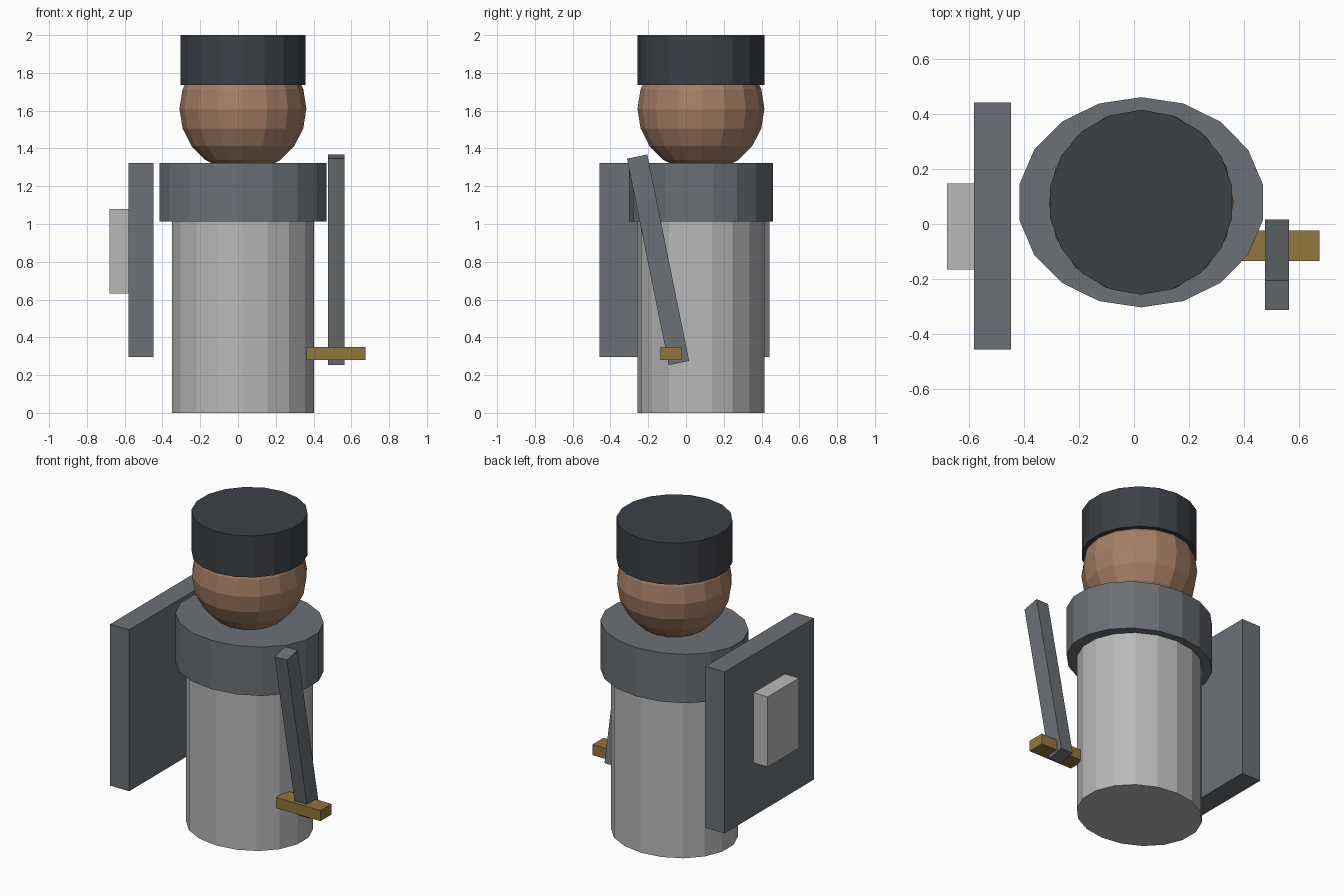
import bpy
from mathutils import Vector

if "Cube" in bpy.data.objects:
    bpy.data.objects.remove(bpy.data.objects["Cube"])

CX, CY = 0.026, 0.079  # axis of the figure


def material(name, rgb):
    m = bpy.data.materials.new(name)
    m.diffuse_color = (*rgb, 1)
    m.use_nodes = True
    m.node_tree.nodes["Principled BSDF"].inputs["Base Color"].default_value = m.diffuse_color
    return m


slate = material("slate", (0.15, 0.165, 0.18))
dark = material("dark", (0.045, 0.052, 0.06))
skin = material("skin", (0.38, 0.21, 0.13))
brass = material("brass", (0.29, 0.18, 0.045))
pale = material("pale", (0.48, 0.48, 0.48))


def finish(name, mat):
    ob = bpy.context.object
    ob.name = name
    ob.data.materials.append(mat)
    return ob


def drum(name, rx, ry, z0, z1, mat):
    """Upright 18-sided oval cylinder on the figure's axis."""
    bpy.ops.mesh.primitive_cylinder_add(vertices=18, radius=1, depth=1,
                                        location=(CX, CY, (z0 + z1) / 2))
    bpy.context.object.scale = (rx, ry, z1 - z0)
    return finish(name, mat)


def box(name, lo, hi, mat, tilt=0):
    """Box between two corners, optionally tilted about x."""
    lo, hi = Vector(lo), Vector(hi)
    bpy.ops.mesh.primitive_cube_add(size=1, location=(lo + hi) / 2,
                                    rotation=(tilt, 0, 0))
    bpy.context.object.scale = hi - lo
    return finish(name, mat)


# Body, shoulders and hat
drum("body", 0.381, 0.337, 0, 1.015, pale)
drum("shoulder_band", 0.449, 0.382, 1.013, 1.324, slate)
drum("hat", 0.336, 0.336, 1.735, 2.0, dark)

# Head
bpy.ops.mesh.primitive_uv_sphere_add(segments=16, ring_count=10, radius=0.336,
                                     location=(CX, CY, 1.61))
finish("head", skin)

# Shield with raised centre block
box("shield", (-0.581, -0.457, 0.295), (-0.447, 0.441, 1.324), slate)
box("shield_block", (-0.68, -0.166, 0.633), (-0.575, 0.148, 1.08), pale)

# Sword leaning forward, with crossguard
box("sword_blade", (0.476, -0.203, 0.253), (0.563, -0.093, 1.368), slate, tilt=0.2)
box("sword_guard", (0.363, -0.134, 0.281), (0.675, -0.023, 0.349), brass)
